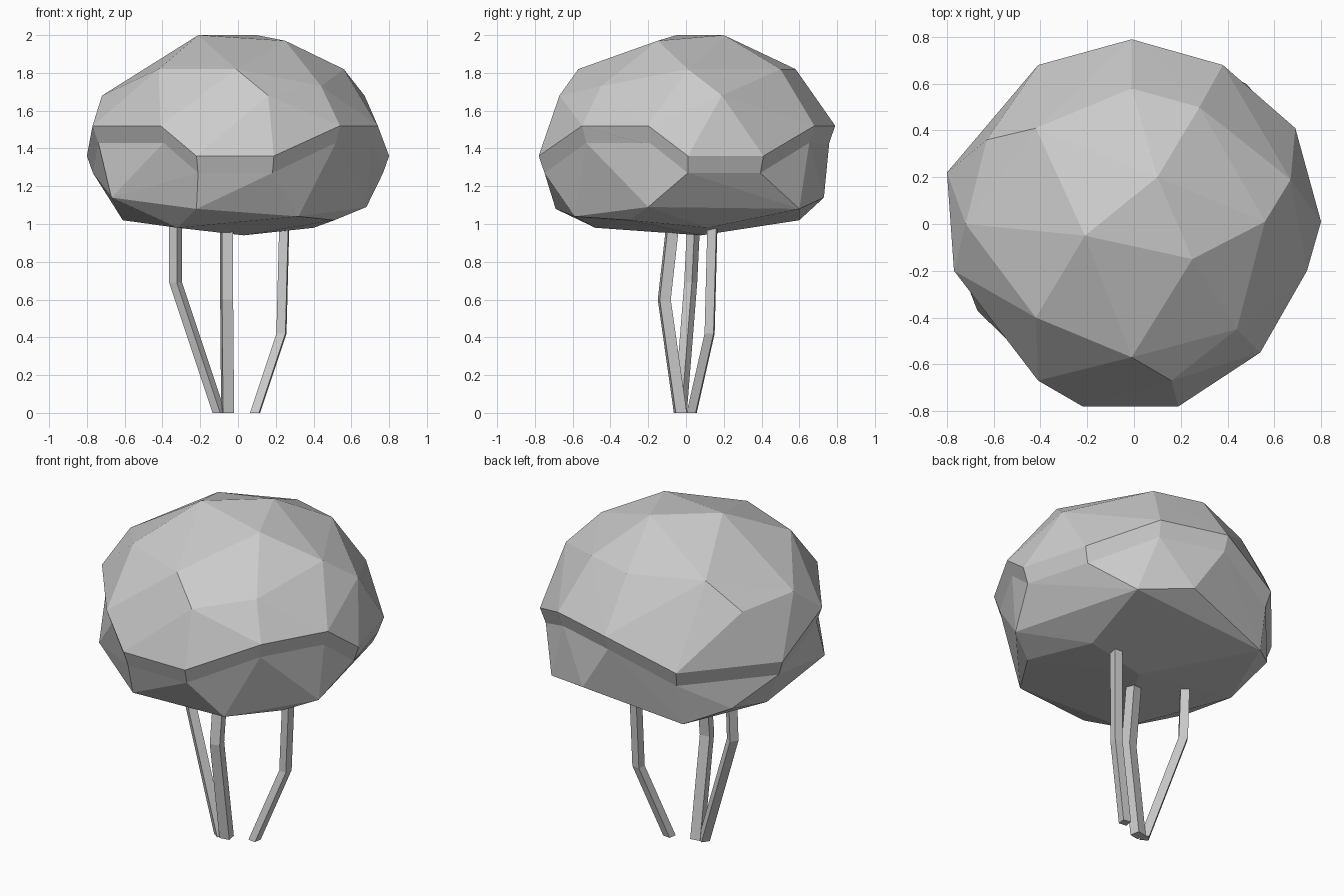
import bpy, bmesh
from math import cos, sin, pi, radians

if "Cube" in bpy.data.objects:
    bpy.data.objects.remove(bpy.data.objects["Cube"])


def finish(bm, name):
    bmesh.ops.recalc_face_normals(bm, faces=bm.faces[:])
    mesh = bpy.data.meshes.new(name)
    bm.to_mesh(mesh)
    bm.free()
    obj = bpy.data.objects.new(name, mesh)
    bpy.context.collection.objects.link(obj)
    return obj


def hull(points, name):
    bm = bmesh.new()
    verts = [bm.verts.new(p) for p in points]
    res = bmesh.ops.convex_hull(bm, input=verts)
    loose = {v for v in res["geom_interior"] if isinstance(v, bmesh.types.BMVert)}
    bmesh.ops.delete(bm, geom=list(loose), context='VERTS')
    return finish(bm, name)


def stem(name, path, radius, turn):
    bm = bmesh.new()
    rings = []
    for x, y, z in path:
        rings.append([bm.verts.new((x + radius * cos(turn + i * pi / 2),
                                    y + radius * sin(turn + i * pi / 2), z))
                      for i in range(4)])
    for a, b in zip(rings, rings[1:]):
        for i in range(4):
            j = (i + 1) % 4
            bm.faces.new((a[i], a[j], b[j], b[i]))
    bm.faces.new(rings[0])
    bm.faces.new(rings[-1])
    return finish(bm, name)


# Zigzag rim where the upper crown overhangs the lower one
LOW, HIGH = 1.36, 1.52
rim = [(-.22, -.78, LOW), (.19, -.78, LOW), (.54, -.55, HIGH), (.74, -.20, HIGH),
       (.80, .01, LOW), (.69, .41, LOW), (.38, .68, HIGH), (-.01, .79, HIGH),
       (-.41, .68, LOW), (-.80, .22, LOW), (-.77, -.20, HIGH), (-.41, -.67, HIGH)]
inner = [(x * .96, y * .96, z - .09) for x, y, z in rim]

# Upper crown
upper = [(-.21, -.05, 2.0), (.10, .20, 2.0), (.25, -.15, 1.97)]
upper += [(x, y, 1.82) for x, y in ((-.01, .58), (.28, .50), (.56, .01),
                                    (-.01, -.57), (-.42, -.40), (-.42, .41))]
upper += [(.67, .19, 1.68), (.16, -.67, 1.68), (-.72, 0, 1.68),
          (.44, -.45, 1.73), (-.63, .36, 1.67)]
hull(upper + rim, "upper_crown")

# Recessed band under the rim
bm = bmesh.new()
top = [bm.verts.new(p) for p in rim]
low = [bm.verts.new(p) for p in inner]
for i in range(12):
    j = (i + 1) % 12
    bm.faces.new((top[i], low[i], low[j], top[j]))
finish(bm, "rim_band")

# Lower crown
lower = [(-.67, -.37, 1.14), (-.22, -.69, 1.08), (.32, -.59, 1.04),
         (.51, -.30, 1.02), (.68, -.20, 1.09), (.48, .60, 1.08),
         (.18, .73, 1.14), (-.40, .60, 1.02), (-.61, .10, 1.02),
         (-.60, .42, 1.10), (.03, .08, .94), (-.32, -.48, .98), (.40, .12, .98)]
hull(lower + inner, "lower_crown")

# Three bent stems
stem("left_stem", [(-.10, -.03, 0), (-.33, .025, .69), (-.33, .04, 1.0)], .035, radians(10))
stem("middle_stem", [(-.055, -.03, 0), (-.06, -.115, .60), (-.06, -.07, 1.0)], .042, radians(55))
stem("right_stem", [(.09, .03, 0), (.23, .125, .42), (.245, .14, 1.0)], .034, radians(38))
